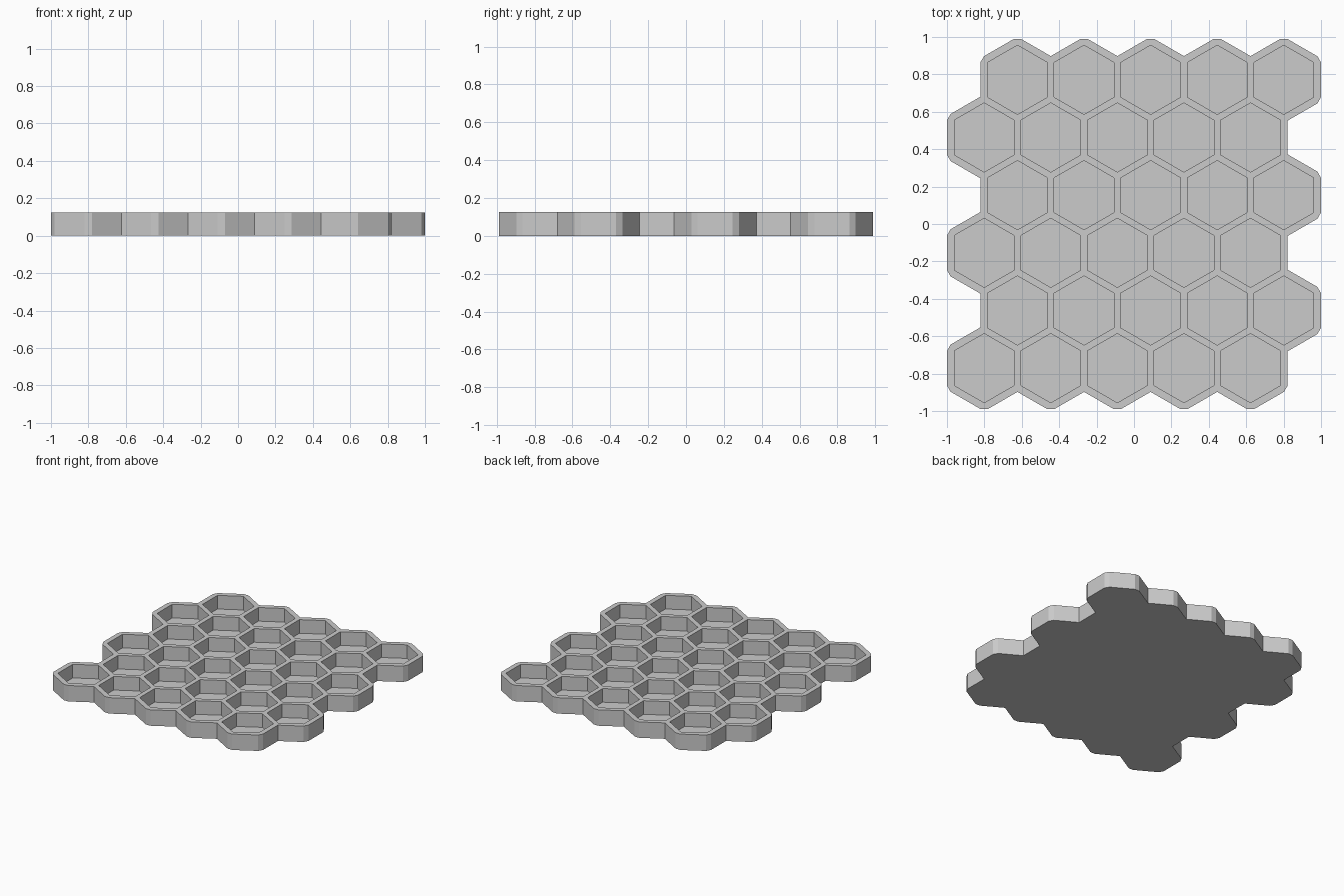
import bpy, bmesh
from math import cos, sin, radians, sqrt
from mathutils import Vector

if "Cube" in bpy.data.objects:
    bpy.data.objects.remove(bpy.data.objects["Cube"])

PITCH = 0.356          # cell spacing
DY = PITCH * sqrt(3) / 2
OUT = 0.199            # outer half width across flats
TIP = 0.2185           # distance to the blunted outer corners
HOLE = 0.16 / cos(radians(30))
H, FLOOR = 0.125, 0.018

# Cell centres: six rows of five, alternately shifted
centres = [Vector(((c - 2.25 + 0.5 * (r % 2)) * PITCH, (r - 2.5) * DY, 0))
           for r in range(6) for c in range(5)]


def polar(dist, deg, side=0.0):
    a = radians(deg)
    return Vector((dist * cos(a) - side * sin(a), dist * sin(a) + side * cos(a), 0))


def bridge(bm, a, b):
    n = len(a)
    for i in range(n):
        j = (i + 1) % n
        loop = list(dict.fromkeys([a[i], a[j], b[j], b[i]]))
        if len(loop) > 2:
            bm.faces.new(loop)


def add_cell(target, centre):
    bm = bmesh.new()
    flat = (OUT / cos(radians(30)) - TIP) * sqrt(3)
    outline = [polar(TIP, 30 + 60 * k, s) for k in range(6) for s in (-flat, flat)]
    pocket = [polar(HOLE, 30 + 60 * k) for k in range(6)]

    def ring(points, z):
        return [bm.verts.new(centre + p + Vector((0, 0, z))) for p in points]

    bottom, top = ring(outline, 0), ring(outline, H)
    rim, floor = ring(pocket, H), ring(pocket, FLOOR)
    bm.faces.new(bottom)
    bridge(bm, bottom, top)
    bridge(bm, top, [v for v in rim for _ in range(2)])
    bridge(bm, rim, floor)
    bm.faces.new(floor)

    # Trim halfway to every neighbour so adjoining cells share one wall
    for k in range(6):
        step = polar(PITCH, 60 * k)
        if any((centre + step - c).length < 0.01 for c in centres):
            bmesh.ops.bisect_plane(bm, geom=bm.verts[:] + bm.edges[:] + bm.faces[:],
                                   dist=1e-6, plane_co=centre + step / 2,
                                   plane_no=step.normalized(), clear_outer=True)
    made = {v: target.verts.new(v.co) for v in bm.verts}
    for f in bm.faces:
        target.faces.new([made[v] for v in f.verts])
    bm.free()


# Honeycomb tray: joined cells welded into one shell
tray = bmesh.new()
for c in centres:
    add_cell(tray, c)
bmesh.ops.remove_doubles(tray, verts=tray.verts[:], dist=1e-4)
bmesh.ops.recalc_face_normals(tray, faces=tray.faces[:])
mesh = bpy.data.meshes.new("honeycomb_tray")
tray.to_mesh(mesh)
tray.free()
bpy.context.collection.objects.link(bpy.data.objects.new("honeycomb_tray", mesh))
